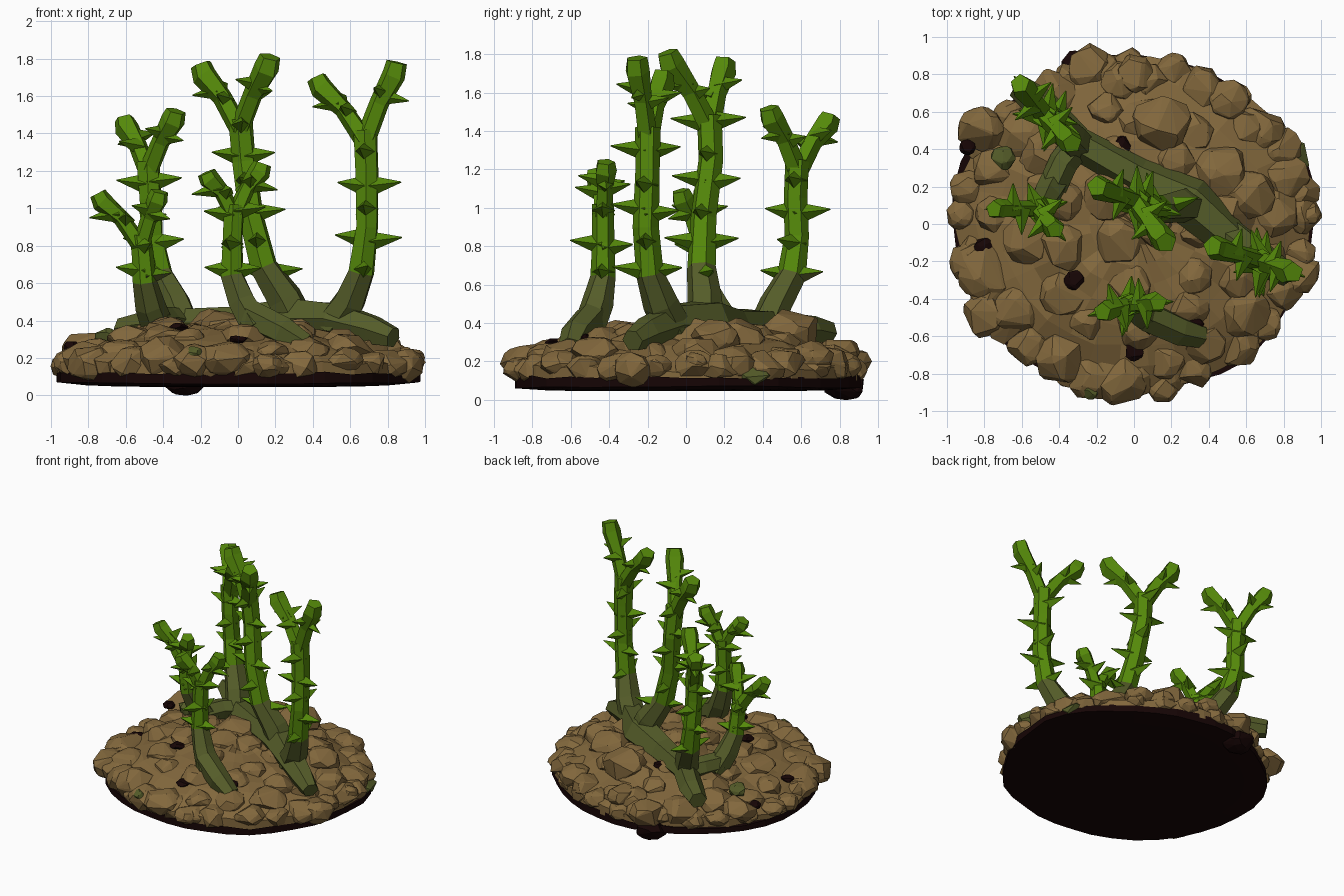
import bpy, bmesh, math, random
from mathutils import Vector, Matrix

random.seed(5)
if "Cube" in bpy.data.objects:
    bpy.data.objects.remove(bpy.data.objects["Cube"])


def material(name, rgb):
    m = bpy.data.materials.new(name)
    m.use_nodes = True
    m.diffuse_color = (*rgb, 1)
    m.node_tree.nodes["Principled BSDF"].inputs["Base Color"].default_value = (*rgb, 1)
    return m


BROWN = material("earth brown", (0.225, 0.138, 0.046))
DARK = material("dark soil", (0.008, 0.0015, 0.0015))
OLIVE = material("olive root", (0.09, 0.108, 0.022))
GREEN = material("thorn green", (0.09, 0.25, 0.003))


def finish(bm, name, *mats):
    bmesh.ops.recalc_face_normals(bm, faces=bm.faces)
    mesh = bpy.data.meshes.new(name)
    bm.to_mesh(mesh)
    bm.free()
    for m in mats:
        mesh.materials.append(m)
    ob = bpy.data.objects.new(name, mesh)
    bpy.context.collection.objects.link(ob)


def tube(bm, points, radii, sides=6):
    """Sweep a faceted ring along a path and cap both ends."""
    pts = [Vector(p) for p in points]
    rings = []
    side = Vector((1, 0.3, 0))
    for i, p in enumerate(pts):
        along = (pts[min(i + 1, len(pts) - 1)] - pts[max(i - 1, 0)]).normalized()
        u = (side - along * side.dot(along)).normalized()
        v = along.cross(u)
        side = u
        ring = []
        for k in range(sides):
            a = math.tau * k / sides
            r = radii[i] * random.uniform(0.94, 1.06)
            ring.append(bm.verts.new(p + (u * math.cos(a) + v * math.sin(a)) * r))
        rings.append(ring)
    for a, b in zip(rings, rings[1:]):
        for k in range(sides):
            n = (k + 1) % sides
            bm.faces.new((a[k], a[n], b[n], b[k]))
    bm.faces.new(rings[0][::-1])
    bm.faces.new(rings[-1])


def thorn(bm, base, direction, length, width):
    """Four-sided spike."""
    d = Vector(direction).normalized()
    rot = d.to_track_quat('Z', 'Y').to_matrix().to_4x4()
    bmesh.ops.create_cone(bm, segments=4, radius1=width, radius2=0.003, depth=length, cap_ends=True,
                          matrix=Matrix.Translation(base + d * length / 2) @ rot)


def along_path(path, z):
    """Point of a rising path at height z."""
    for a, b in zip(path, path[1:]):
        if a[2] <= z <= b[2]:
            return Vector(a).lerp(Vector(b), (z - a[2]) / (b[2] - a[2]))
    return Vector(path[-1])


def stalk(name, path, arms, radius, turn):
    """Thorny stem: olive foot, green above, forking into blunt arms."""
    bm = bmesh.new()
    tube(bm, path, [radius * f for f in (1.5, 1.4, 1.15)] + [radius] * (len(path) - 3))
    fork = Vector(path[-1])
    for arm in arms:
        tip = Vector(arm)
        out = tip - fork
        bend = Vector((out.x, out.y, 0)) * 0.1
        start = fork - Vector((0, 0, 0.06))
        tube(bm, [start, fork.lerp(tip, 0.4) + bend * 0.5, fork.lerp(tip, 0.8) + bend, tip],
             [radius * 0.85, radius * 0.8, radius * 1.05, radius * 0.85], 5)
        flat = Vector((-out.y, out.x, 0)).normalized()
        for t, s in ((0.35, 1), (0.55, -1)):
            thorn(bm, fork.lerp(tip, t), flat * s + Vector((0, 0, 0.2)), 0.14, 0.05)
        thorn(bm, fork.lerp(tip, 0.5), (out.x, out.y, -0.03), 0.16, 0.05)
    z, tier = 0.66, 0
    while z < fork.z + 0.02:
        c = along_path(path, z)
        for k in range(2):
            a = turn + (tier / 2 + k) * math.pi + random.uniform(-0.35, 0.35)
            thorn(bm, c + Vector((0, 0, random.uniform(-0.03, 0.02))),
                  (math.cos(a), math.sin(a), 0.12), random.uniform(0.165, 0.2) * radius / 0.065, 0.062)
        z += 0.16
        tier += 1
    for f in bm.faces:
        f.material_index = 1 if f.calc_center_median().z > 0.645 else 0
    finish(bm, name, OLIVE, GREEN)


# Stalks
stalk("right_tall_stalk",
      [(0.5, -0.06, 0.36), (0.6, -0.13, 0.5), (0.66, -0.19, 0.66), (0.69, -0.21, 0.9),
       (0.69, -0.2, 1.2), (0.68, -0.2, 1.42)],
      [(0.42, -0.12, 1.7), (0.85, -0.26, 1.78)], 0.066, math.pi / 2)
stalk("middle_tall_stalk",
      [(0.33, 0.1, 0.36), (0.25, 0.1, 0.52), (0.14, 0.08, 0.69), (0.07, 0.09, 0.95),
       (0.03, 0.13, 1.25), (0.01, 0.12, 1.48)],
      [(-0.2, 0.2, 1.77), (0.17, -0.1, 1.81)], 0.067, 0)
stalk("back_stalk",
      [(-0.28, 0.4, 0.34), (-0.34, 0.47, 0.5), (-0.42, 0.55, 0.65), (-0.46, 0.58, 0.85),
       (-0.47, 0.57, 1.05), (-0.48, 0.58, 1.25)],
      [(-0.33, 0.43, 1.52), (-0.61, 0.75, 1.48)], 0.064, 1.2)
stalk("left_short_stalk",
      [(-0.42, 0.24, 0.34), (-0.47, 0.15, 0.48), (-0.5, 0.09, 0.61), (-0.51, 0.08, 0.76),
       (-0.52, 0.08, 0.86)],
      [(-0.75, 0.08, 1.08), (-0.42, -0.03, 1.09)], 0.057, 0.2)
stalk("front_short_stalk",
      [(0.1, -0.51, 0.36), (0.02, -0.46, 0.5), (-0.03, -0.43, 0.64), (-0.03, -0.43, 0.82),
       (-0.02, -0.43, 1.02)],
      [(0.13, -0.42, 1.24), (-0.17, -0.47, 1.19)], 0.058, 0.1)

# Roots lying over the mound
bm = bmesh.new()
tube(bm, [(-0.62, 0.74, 0.35), (-0.5, 0.64, 0.37), (-0.3, 0.43, 0.38), (0.02, 0.25, 0.38),
          (0.3, 0.12, 0.4), (0.52, -0.08, 0.4), (0.72, -0.21, 0.35), (0.83, -0.28, 0.31)],
     [0.065, 0.085, 0.09, 0.1, 0.135, 0.105, 0.085, 0.06])
tube(bm, [(-0.28, 0.45, 0.38), (-0.38, 0.33, 0.4), (-0.44, 0.2, 0.4)], [0.08, 0.08, 0.08])
tube(bm, [(0.36, -0.6, 0.27), (0.24, -0.57, 0.34), (0.06, -0.49, 0.43)], [0.065, 0.085, 0.085])
finish(bm, "creeping_roots", OLIVE)


# Mound
def rim(a):
    """Uneven outline radius by angle."""
    return 0.92 + 0.035 * math.cos(2 * a) + 0.012 * math.sin(5 * a)


def height(x, y):
    r = min(math.hypot(x, y), 1)
    return 0.12 + 0.26 * (1 - r ** 2.6)


def rock(bm, centre, size, flat=0.75):
    """Faceted boulder: hull of scattered points."""
    verts = []
    for _ in range(32):
        d = Vector((random.gauss(0, 1), random.gauss(0, 1), random.gauss(0, 1))).normalized()
        verts.append(bm.verts.new(Vector(centre) + Vector((d.x, d.y, d.z * flat)) * size))
    hull = bmesh.ops.convex_hull(bm, input=verts)
    loose = [v for v in hull["geom_interior"] if isinstance(v, bmesh.types.BMVert)]
    bmesh.ops.delete(bm, geom=loose, context='VERTS')


def disc_shell(rings, spokes, scale, surface, edge_z):
    """Faceted disc following a surface rule, with a short upright edge."""
    bm = bmesh.new()
    grid = []
    for i in range(1, rings + 1):
        row = []
        for k in range(spokes):
            a = math.tau * k / spokes
            r = rim(a) * scale * i / rings * random.uniform(0.985, 1.015)
            x, y = r * math.cos(a), r * math.sin(a)
            row.append(bm.verts.new((x, y, surface(x, y))))
        grid.append(row)
    hub = bm.verts.new((0, 0, surface(0, 0)))
    for k in range(spokes):
        n = (k + 1) % spokes
        bm.faces.new((hub, grid[0][k], grid[0][n]))
        for a, b in zip(grid, grid[1:]):
            bm.faces.new((a[k], b[k], b[n], a[n]))
    outline = [e for e in bm.edges if e.is_boundary]
    for v in bmesh.ops.extrude_edge_only(bm, edges=outline)["geom"]:
        if isinstance(v, bmesh.types.BMVert):
            v.co.z = edge_z + random.uniform(-0.01, 0.01)
    return bm


finish(disc_shell(8, 30, 1.0, lambda x, y: height(x, y) + random.uniform(-0.02, 0.02), 0.105),
       "earth_mound", BROWN)

# Dark underside with a low lump near the back
under = disc_shell(6, 36, 1.015, lambda x, y: 0.045 + 0.03 * math.hypot(x, y) ** 6, 0.12)
rock(under, (-0.28, 0.83, 0.07), 0.12, 0.6)
finish(under, "dark_underside", DARK)

# Boulders in rings, bulkier toward the middle
bm = bmesh.new()
for count, ring in ((28, 1), (18, 0.78), (13, 0.57), (7, 0.36), (3, 0.14)):
    for k in range(count):
        a = math.tau * (k + random.uniform(-0.25, 0.25)) / count
        size = random.uniform(0.085, 0.14) if ring == 1 else random.uniform(0.1, 0.17)
        r = rim(a) + 0.05 - size if ring == 1 else ring + random.uniform(-0.06, 0.06)
        x, y = r * math.cos(a), r * math.sin(a)
        z = random.uniform(0.15, 0.18) if ring == 1 else height(x, y) - 0.03
        rock(bm, (x, y, z), size, random.uniform(0.6, 0.8))
for x, y, z, s in ((-0.82, 0.5, 0.25, 0.13), (0.93, 0.05, 0.2, 0.07), (-0.78, -0.48, 0.17, 0.14),
                   (0.86, -0.25, 0.16, 0.14), (-0.86, -0.2, 0.17, 0.13), (-0.25, 0.84, 0.19, 0.13),
                   (-0.23, -0.82, 0.18, 0.13), (0.15, -0.87, 0.16, 0.09), (0.5, 0.66, 0.22, 0.12),
                   (0, 0.8, 0.25, 0.11), (0.62, 0.15, 0.32, 0.14), (0.15, 0.55, 0.36, 0.16)):
    rock(bm, (x, y, z), s)
finish(bm, "boulders", BROWN)

# Dark crevices and stray root knobs
bm = bmesh.new()
for x, y in ((0.87, 0.13), (-0.72, -0.45), (0, -0.68), (-0.8, -0.12), (0.32, -0.53),
             (-0.07, 0.42), (-0.32, -0.3), (-0.11, -0.1)):
    rock(bm, (x, y, height(x, y) + 0.015), 0.055, 0.45)
rock(bm, (-0.89, 0.41, 0.26), 0.045)
finish(bm, "crevices", DARK)
bm = bmesh.new()
rock(bm, (-0.7, 0.35, 0.31), 0.07)
rock(bm, (-0.23, -0.88, 0.22), 0.06)
rock(bm, (0.86, 0.36, 0.12), 0.09, 0.6)
finish(bm, "root_knobs", OLIVE)
